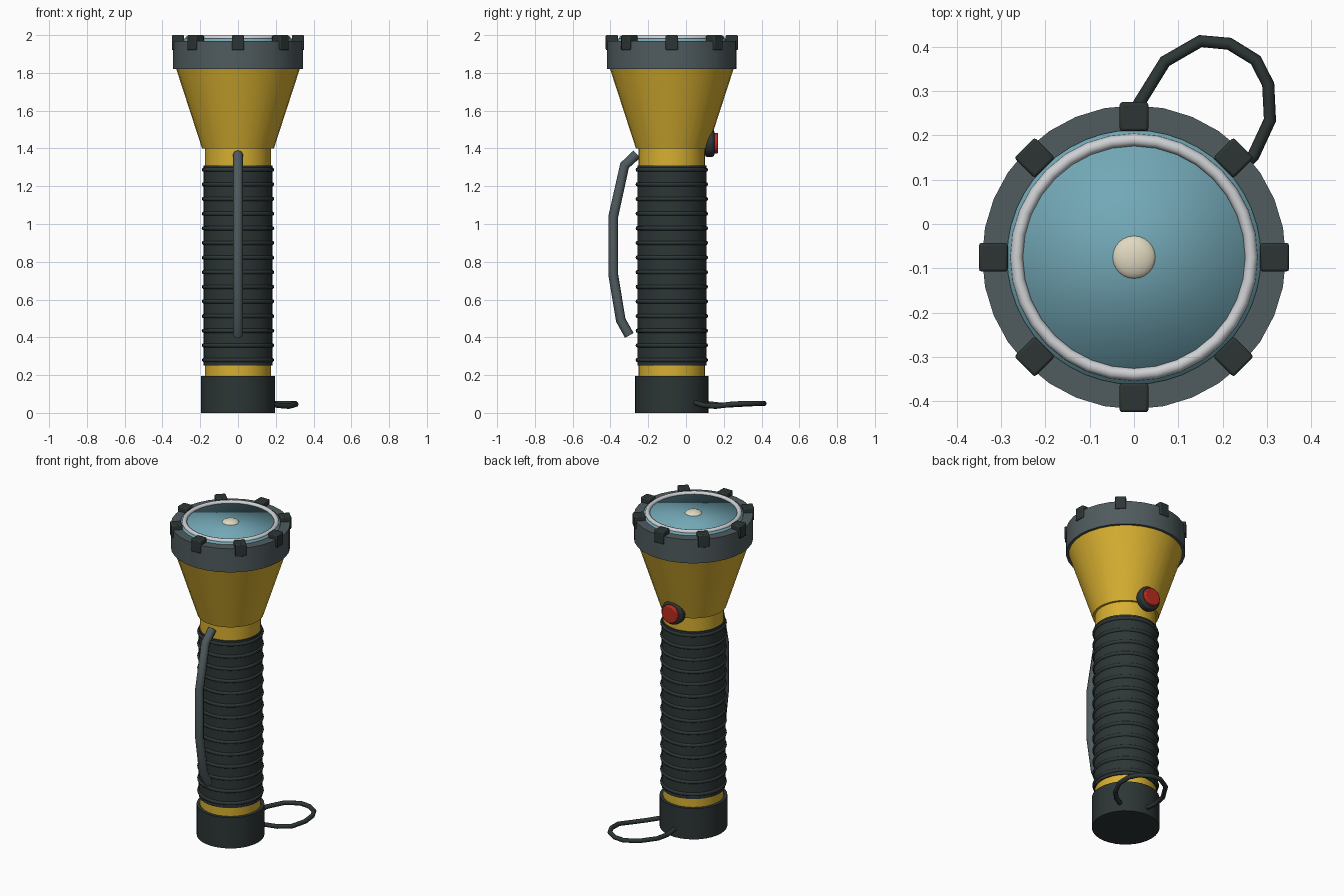
import bpy, bmesh, math
from mathutils import Vector, Matrix

if "Cube" in bpy.data.objects:
    bpy.data.objects.remove(bpy.data.objects["Cube"])

AXIS_Y = -0.075  # the barrel's centre line


def material(name, rgb):
    m = bpy.data.materials.new(name)
    m.use_nodes = True
    m.diffuse_color = (*rgb, 1)
    m.node_tree.nodes["Principled BSDF"].inputs["Base Color"].default_value = (*rgb, 1)
    return m


yellow = material("yellow plastic", (0.68, 0.43, 0.03))
black = material("black rubber", (0.026, 0.036, 0.036))
grey = material("slate grey", (0.08, 0.105, 0.112))
blue = material("lens blue", (0.17, 0.39, 0.47))
silver = material("silver", (0.62, 0.63, 0.65))
cream = material("bulb cream", (0.75, 0.69, 0.53))
red = material("button red", (0.5, 0.025, 0.015))


def finish(obj, name, mat, angle=35):
    """Name, colour and smooth an object."""
    obj.name = name
    obj.data.name = name
    obj.data.materials.append(mat)
    bpy.ops.object.select_all(action="DESELECT")
    obj.select_set(True)
    bpy.context.view_layer.objects.active = obj
    bpy.ops.object.shade_smooth_by_angle(angle=math.radians(angle))
    return obj


def bevel(obj, width, segments=2):
    mod = obj.modifiers.new("soft edges", "BEVEL")
    mod.width = width
    mod.segments = segments
    mod.limit_method = "ANGLE"


def lathe(name, mat, profile, sides=32):
    """Spin a closed (radius, z) outline, capping the ends on the axis."""
    bm = bmesh.new()
    rings = []
    for r, z in profile:
        rings.append([bm.verts.new((r * math.cos(a), r * math.sin(a) + AXIS_Y, z))
                      for a in (math.tau * i / sides for i in range(sides))])
    for low, high in zip(rings, rings[1:]):
        for i in range(sides):
            j = (i + 1) % sides
            bm.faces.new((low[i], low[j], high[j], high[i]))
    bm.faces.new(rings[0][::-1])
    bm.faces.new(rings[-1])
    mesh = bpy.data.meshes.new(name)
    bm.to_mesh(mesh)
    bm.free()
    obj = bpy.data.objects.new(name, mesh)
    bpy.context.collection.objects.link(obj)
    return finish(obj, name, mat)


def ring(name, mat, z, major, minor, segments=8):
    bpy.ops.mesh.primitive_torus_add(location=(0, AXIS_Y, z), major_radius=major,
                                     minor_radius=minor, major_segments=32,
                                     minor_segments=segments)
    return finish(bpy.context.object, name, mat, 60)


def tube(name, mat, points, radius):
    """A round cord through a list of points, turned into a mesh."""
    curve = bpy.data.curves.new(name, "CURVE")
    curve.dimensions = "3D"
    curve.bevel_depth = radius
    curve.bevel_resolution = 2
    curve.use_fill_caps = True
    line = curve.splines.new("POLY")
    line.points.add(len(points) - 1)
    for p, co in zip(line.points, points):
        p.co = (*co, 1)
    obj = bpy.data.objects.new(name, curve)
    bpy.context.collection.objects.link(obj)
    bpy.ops.object.select_all(action="DESELECT")
    obj.select_set(True)
    bpy.context.view_layer.objects.active = obj
    bpy.ops.object.convert(target="MESH")
    return finish(bpy.context.object, name, mat, 50)


def disc(name, mat, y, z, radius, depth, edge):
    """A disc facing the back."""
    bpy.ops.mesh.primitive_cylinder_add(vertices=24, radius=radius, depth=depth,
                                        location=(0, y, z),
                                        rotation=(math.pi / 2, 0, 0))
    obj = finish(bpy.context.object, name, mat)
    bevel(obj, edge)
    return obj


# Barrel, tail cap and head
lathe("tail_cap", black, [(0.195, 0), (0.195, 0.195)])
lathe("barrel", yellow, [(0.176, 0.19), (0.176, 1.41)])
lathe("grip", black, [(0.183, 0.25), (0.183, 1.31)])
lathe("head_cone", yellow, [(0.19, 1.4), (0.33, 1.83)])
lathe("bezel", grey, [(0.343, 1.82), (0.343, 1.97)])

# Ribs around the grip
for i in range(14):
    ring(f"grip_rib_{i + 1}", black, 0.28 + i * 0.0775, 0.18, 0.012)

# Lens, with fully rounded shading, its retaining ring and the bulb
lens = lathe("lens", blue, [(0.287, 1.94), (0.287, 1.982)], 48)
for edge in lens.data.edges:
    edge.use_edge_sharp = False
lens.data.shade_smooth()
ring("lens_ring", silver, 1.983, 0.265, 0.014, 12)
bpy.ops.mesh.primitive_uv_sphere_add(segments=24, ring_count=12, radius=0.05,
                                     location=(0, AXIS_Y, 1.976))
bpy.context.object.scale.z = 0.45
finish(bpy.context.object, "bulb", cream, 60)

# Crown of protective lugs around the bezel
for i in range(8):
    a = math.tau * i / 8
    spot = Matrix.Rotation(a, 3, "Z") @ Vector((0.3175, 0, 1.96))
    bpy.ops.mesh.primitive_cube_add(size=1, location=spot + Vector((0, AXIS_Y, 0)),
                                    rotation=(0, 0, a))
    lug = bpy.context.object
    lug.scale = (0.065, 0.065, 0.08)
    bpy.ops.object.transform_apply(location=False, rotation=False, scale=True)
    finish(lug, f"bezel_lug_{i + 1}", black)
    bevel(lug, 0.006)

# Power button on the back of the head
disc("button_housing", black, 0.125, 1.428, 0.073, 0.05, 0.012)
disc("power_button", red, 0.145, 1.428, 0.055, 0.05, 0.006)

# Carry handle on the front
handle = [(-0.26, 1.37), (-0.325, 1.31), (-0.385, 1.04), (-0.385, 0.73),
          (-0.345, 0.49), (-0.30, 0.41)]
tube("carry_handle", grey, [(0, y, z) for y, z in handle], 0.026)

# Wrist cord looped from the tail cap
cord = [(0, 0.1, 0.05), (0, 0.19, 0.04), (0.01, 0.27, 0.045), (0.07, 0.367, 0.05),
        (0.15, 0.413, 0.05), (0.215, 0.407, 0.05), (0.275, 0.37, 0.05),
        (0.303, 0.315, 0.05), (0.307, 0.235, 0.045), (0.27, 0.155, 0.035),
        (0.21, 0.095, 0.04), (0.14, 0.045, 0.055)]
tube("wrist_cord", black, cord, 0.014)
